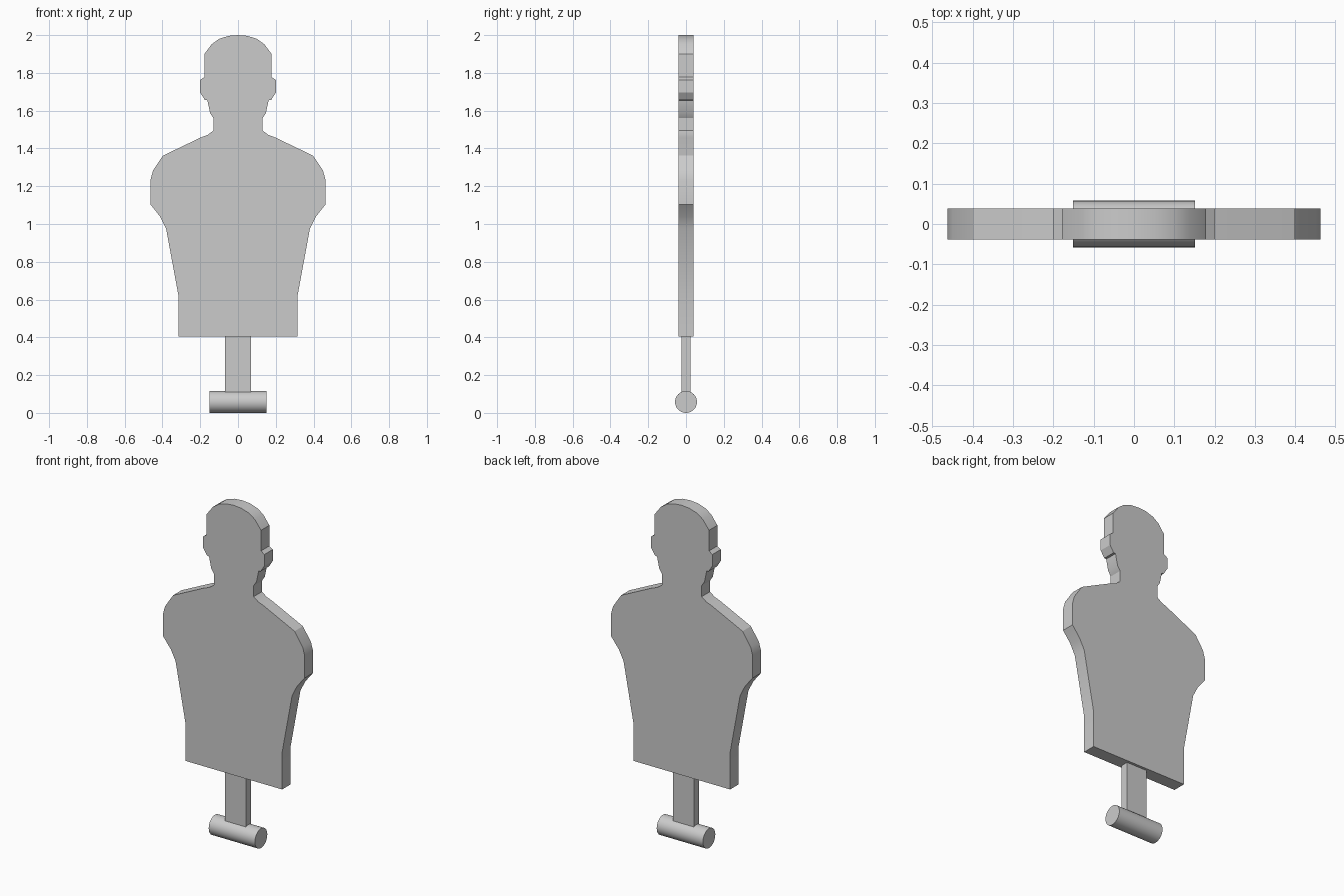
import bpy, bmesh
from math import pi, radians

if "Cube" in bpy.data.objects:
    bpy.data.objects.remove(bpy.data.objects["Cube"])


def smooth(obj):
    bpy.ops.object.select_all(action='DESELECT')
    obj.select_set(True)
    bpy.context.view_layer.objects.active = obj
    bpy.ops.object.shade_smooth_by_angle(angle=radians(30))


# Silhouette board: right half outline from base to crown, mirrored
half = [(.316, .405), (.316, .625), (.381, .977), (.413, 1.04), (.463, 1.103),
        (.463, 1.235), (.45, 1.283), (.397, 1.362), (.197, 1.458), (.16, 1.472),
        (.13, 1.495), (.13, 1.56), (.148, 1.588), (.162, 1.655), (.175, 1.656),
        (.20, 1.695), (.20, 1.763), (.178, 1.778), (.178, 1.90), (.138, 1.953),
        (.10, 1.98), (.05, 1.996)]
outline = half + [(0, 2.0)] + [(-x, z) for x, z in reversed(half)]
T = 0.039

bm = bmesh.new()
face = bm.faces.new([bm.verts.new((x, -T, z)) for x, z in outline])
ext = bmesh.ops.extrude_face_region(bm, geom=[face])
verts = [v for v in ext["geom"] if isinstance(v, bmesh.types.BMVert)]
bmesh.ops.translate(bm, verts=verts, vec=(0, 2 * T, 0))
# keep the front cap even if the extrusion dropped it
if not any(all(abs(v.co.y + T) < 1e-5 for v in f.verts) for f in bm.faces):
    bmesh.ops.holes_fill(bm, edges=[e for e in bm.edges if e.is_boundary], sides=0)
bmesh.ops.recalc_face_normals(bm, faces=bm.faces)
mesh = bpy.data.meshes.new("target_board")
bm.to_mesh(mesh)
bm.free()
board = bpy.data.objects.new("target_board", mesh)
bpy.context.collection.objects.link(board)
smooth(board)

# Flat support post
bpy.ops.mesh.primitive_cube_add(size=1, location=(0, 0, .2575))
post = bpy.context.object
post.name = "support_post"
post.scale = (.136, .047, .297)
bpy.ops.object.transform_apply(location=False, rotation=False, scale=True)

# Horizontal pivot roller
bpy.ops.mesh.primitive_cylinder_add(vertices=32, radius=.058, depth=.302,
                                    location=(0, 0, .058), rotation=(0, pi / 2, 0))
roller = bpy.context.object
roller.name = "pivot_roller"
smooth(roller)
